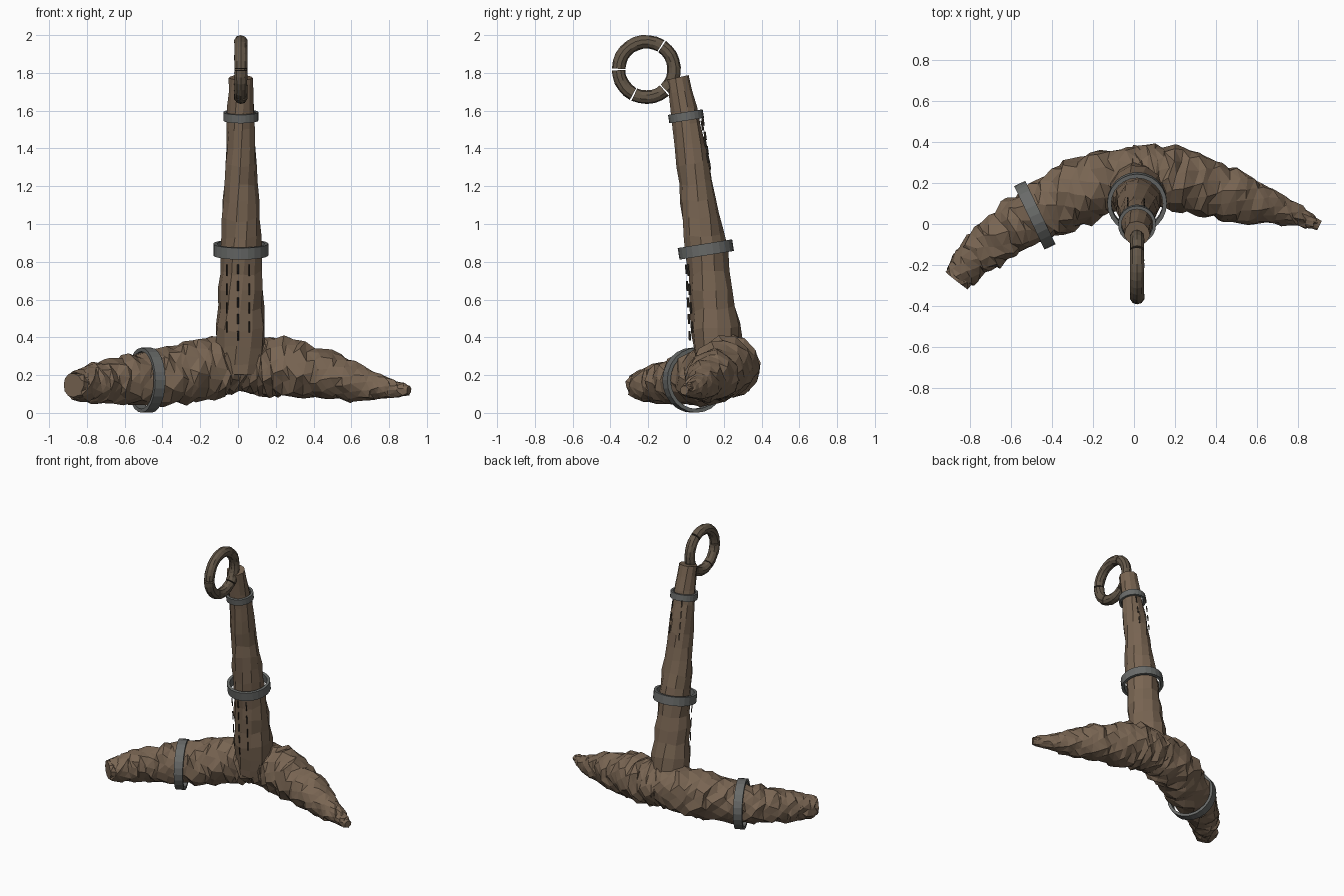
import bpy, bmesh, math, random
from mathutils import Vector

if "Cube" in bpy.data.objects:
    bpy.data.objects.remove(bpy.data.objects["Cube"])

random.seed(7)

def mat(name, c):
    m = bpy.data.materials.new(name)
    m.diffuse_color = (*c, 1)
    m.use_nodes = True
    m.node_tree.nodes["Principled BSDF"].inputs["Base Color"].default_value = m.diffuse_color
    return m

WOOD = mat("wood", (0.19, 0.13, 0.085))
ROPE = mat("dark_wood", (0.125, 0.095, 0.065))
IRON = mat("iron", (0.14, 0.145, 0.14))
CRACK = mat("crack", (0.05, 0.04, 0.03))

def make(name, bm, material):
    bmesh.ops.recalc_face_normals(bm, faces=bm.faces)
    me = bpy.data.meshes.new(name)
    bm.to_mesh(me)
    bm.free()
    me.materials.append(material)
    ob = bpy.data.objects.new(name, me)
    bpy.context.collection.objects.link(ob)
    return ob

def spline(p, t):
    """Catmull-Rom sample of 4D points (x, y, z, radius), t in 0..1."""
    s = min(t * (len(p) - 1), len(p) - 1.0001)
    i = int(s)
    f = s - i
    g = lambda k: Vector(p[max(0, min(len(p) - 1, k))])
    a, b, c, d = g(i - 1), g(i), g(i + 1), g(i + 2)
    return 0.5 * (2 * b + (c - a) * f + (2 * a - 5 * b + 4 * c - d) * f * f
                  + (3 * b - a - 3 * c + d) * f ** 3)

def limb(name, pts, rings, sides, rough, slip, ref, twist, tri):
    """Rough, faceted tapering limb swept along a path."""
    bm = bmesh.new()
    loops = []
    for i in range(rings):
        t = i / (rings - 1)
        q = spline(pts, t)
        c = q.xyz
        d = (spline(pts, min(1, t + .02)).xyz - spline(pts, max(0, t - .02)).xyz).normalized()
        u = d.cross(Vector(ref)).normalized()
        v = d.cross(u)
        end = i in (0, rings - 1)
        wob = random.uniform(-rough, rough) * .5
        loop = []
        for k in range(sides):
            a = 2 * math.pi * (k + twist * i) / sides
            r = q[3] * (1 + wob + random.uniform(-rough, rough))
            off = 0 if end else random.uniform(-slip, slip)
            loop.append(bm.verts.new(c + (u * math.cos(a) + v * math.sin(a)) * r + d * off))
        loops.append(loop)
    for A, B in zip(loops, loops[1:]):
        for k in range(sides):
            n = (k + 1) % sides
            bm.faces.new((A[k], A[n], B[n], B[k]))
    bm.faces.new(loops[0])
    bm.faces.new(loops[-1])
    if tri:
        bmesh.ops.triangulate(bm, faces=bm.faces)
    return make(name, bm, WOOD)

def band(name, c, axis, r_out, thick, h, sides=24):
    """Flat iron hoop with a rectangular section."""
    bm = bmesh.new()
    rot = Vector(axis).to_track_quat('Z', 'Y')
    prof = [(r_out, -h / 2), (r_out, h / 2), (r_out - thick, h / 2), (r_out - thick, -h / 2)]
    L = []
    for k in range(sides):
        a = 2 * math.pi * k / sides
        L.append([bm.verts.new(Vector(c) + rot @ Vector((r * math.cos(a), r * math.sin(a), z)))
                  for r, z in prof])
    for k in range(sides):
        A, B = L[k], L[(k + 1) % sides]
        for j in range(4):
            bm.faces.new((A[j], B[j], B[(j + 1) % 4], A[(j + 1) % 4]))
    return make(name, bm, IRON)

# Leaning shaft
limb("shaft", [(.01, .19, .22, .135), (.012, .165, .4, .132), (.015, .135, .64, .12),
               (.015, .105, .87, .108), (.015, .07, 1.1, .095), (.015, .035, 1.33, .083),
               (.015, -.005, 1.57, .073), (.015, -.048, 1.775, .063)],
     18, 11, .06, .012, (1, 0, 0), .12, False)

# Two rough arms meeting under the shaft
limb("left_arm", [(.05, .23, .25, .14), (-.1, .215, .245, .16), (-.3, .14, .21, .158),
                  (-.5, .035, .18, .137), (-.68, -.08, .165, .118), (-.8, -.19, .15, .095),
                  (-.87, -.275, .145, .068)],
     34, 12, .10, .018, (0, 0, 1), .3, True)
limb("right_arm", [(-.03, .23, .255, .13), (.07, .235, .25, .15), (.2, .22, .245, .158),
                   (.4, .165, .215, .138), (.6, .1, .165, .103), (.78, .05, .13, .06),
                   (.905, -.01, .12, .024)],
     34, 12, .10, .018, (0, 0, 1), -.3, True)

# Iron hoops
lean = (0, -.16, 1)
band("upper_band", (.015, .0, 1.57), lean, .093, .016, .045)
band("middle_band", (.015, .105, .865), lean, .146, .02, .062)
band("arm_band", (-.485, .043, .173), (.9, .43, 0), .172, .02, .06)

# Hanging ring made from four separate curved pieces
def ring_piece(name, a0, a1, cen=(.015, -.21, 1.818), R=.147, r=.036, sides=10):
    bm = bmesh.new()
    n = max(4, round((a1 - a0) / 13))
    loops = []
    for i in range(n + 1):
        a = math.radians(a0 + (a1 - a0) * i / n)
        d = Vector((0, math.cos(a), math.sin(a)))
        loop = []
        for k in range(sides):
            b = 2 * math.pi * k / sides
            rr = r * random.uniform(.95, 1.04)
            loop.append(bm.verts.new(Vector(cen) + d * (R + rr * math.cos(b))
                                     + Vector((rr * math.sin(b), 0, 0))))
        loops.append(loop)
    for A, B in zip(loops, loops[1:]):
        for k in range(sides):
            m = (k + 1) % sides
            bm.faces.new((A[k], A[m], B[m], B[k]))
    bm.faces.new(loops[0])
    bm.faces.new(loops[-1])
    make(name, bm, ROPE)

cuts = [57, 180, 243, 312, 417]
for i, (a, b) in enumerate(zip(cuts, cuts[1:])):
    ring_piece(f"ring_piece_{i + 1}", a + 1.5, b - 1.5)

# Thin grain splinters along the shaft: low on the front, high on the back
def splinters(name, rows):
    bm = bmesh.new()
    for x, y0, z0, y1, z1, n in rows:
        p, q = Vector((x, y0, z0)), Vector((x, y1, z1))
        for i in range(n):
            a, b = p.lerp(q, (i + .15) / n), p.lerp(q, (i + .75) / n)
            w = Vector((.004, 0, 0))
            e = Vector((0, .006, 0))
            A = [bm.verts.new(a + s) for s in (w, e, -w, -e)]
            B = [bm.verts.new(b + s) for s in (w, e, -w, -e)]
            for k in range(4):
                m = (k + 1) % 4
                bm.faces.new((A[k], A[m], B[m], B[k]))
            bm.faces.new(A)
            bm.faces.new(B)
    make(name, bm, CRACK)

splinters("front_splinters", [(-.06, .015, .8, .045, .4, 4), (.0, .0, .8, .022, .36, 5),
                              (.06, .008, .8, .035, .4, 4)])
splinters("back_splinters", [(-.03, .085, 1.58, .13, 1.27, 4), (.05, .08, 1.56, .125, 1.3, 3)])
